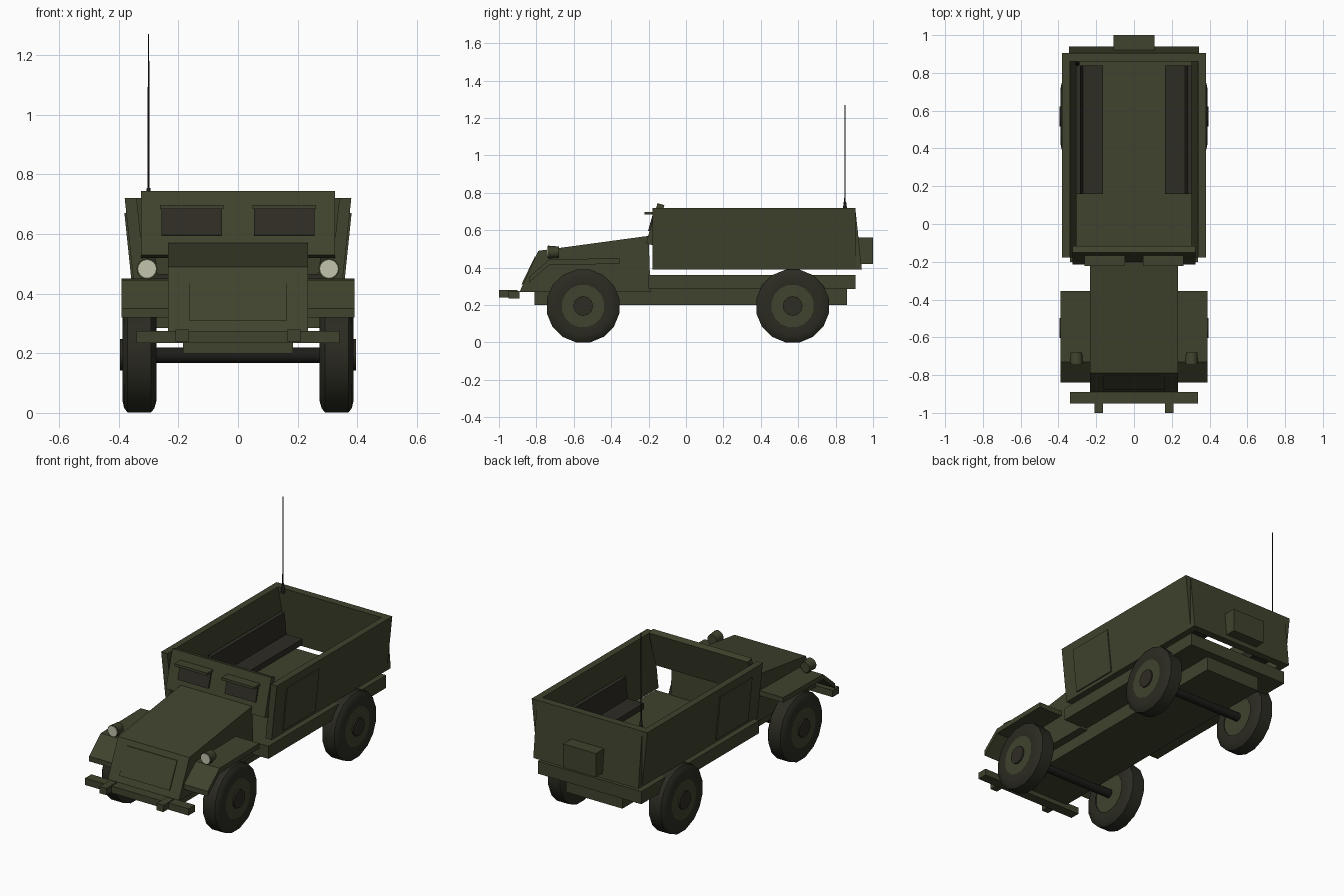
import bpy, bmesh, math
from mathutils import Matrix, Vector

cube = bpy.data.objects.get("Cube")
if cube:
    bpy.data.objects.remove(cube, do_unlink=True)


def material(name, rgb):
    m = bpy.data.materials.new(name)
    m.use_nodes = True
    m.diffuse_color = (*rgb, 1)
    bsdf = next(n for n in m.node_tree.nodes if n.type == 'BSDF_PRINCIPLED')
    bsdf.inputs["Base Color"].default_value = (*rgb, 1)
    bsdf.inputs["Roughness"].default_value = 0.8
    return m


GREEN = material("olive green", (0.05, 0.056, 0.026))
BROWN = material("dark brown", (0.027, 0.025, 0.017))
RUBBER = material("tyre rubber", (0.024, 0.024, 0.016))
BLACK = material("black metal", (0.012, 0.012, 0.01))
LENS = material("lamp lens", (0.55, 0.55, 0.42))


def finish(name, bm, mat, mirror=False, smooth=False):
    bmesh.ops.recalc_face_normals(bm, faces=bm.faces)
    mesh = bpy.data.meshes.new(name)
    bm.to_mesh(mesh)
    bm.free()
    mesh.materials.append(mat)
    ob = bpy.data.objects.new(name, mesh)
    bpy.context.collection.objects.link(ob)
    if smooth:
        bpy.ops.object.select_all(action='DESELECT')
        ob.select_set(True)
        bpy.context.view_layer.objects.active = ob
        bpy.ops.object.shade_smooth_by_angle(angle=math.radians(40))
    if mirror:
        ob.modifiers.new("mirror", 'MIRROR').use_axis[0] = True
    return ob


def prism(name, mat, axis, profile, lo, hi, mirror=False):
    """Extrude a profile along x (points are y,z) or along y (points are x,z)."""
    bm = bmesh.new()
    place = (lambda a, b: (lo, a, b)) if axis == 'x' else (lambda a, b: (a, lo, b))
    face = bm.faces.new([bm.verts.new(place(a, b)) for a, b in profile])
    new = bmesh.ops.extrude_face_region(bm, geom=[face])["geom"]
    step = Vector((hi - lo, 0, 0) if axis == 'x' else (0, hi - lo, 0))
    bmesh.ops.translate(bm, vec=step, verts=[v for v in new if isinstance(v, bmesh.types.BMVert)])
    return finish(name, bm, mat, mirror)


def box(name, mat, x, y, z, mirror=False):
    return prism(name, mat, 'x', [(y[0], z[0]), (y[1], z[0]), (y[1], z[1]), (y[0], z[1])],
                 x[0], x[1], mirror)


def rod(name, mat, start, end, r1, r2=None, sides=16, mirror=False):
    a, b = Vector(start), Vector(end)
    bm = bmesh.new()
    turn = (b - a).to_track_quat('Z', 'Y').to_matrix().to_4x4()
    bmesh.ops.create_cone(bm, cap_ends=True, segments=sides, radius1=r1,
                          radius2=r1 if r2 is None else r2, depth=(b - a).length,
                          matrix=Matrix.Translation((a + b) / 2) @ turn)
    return finish(name, bm, mat, mirror, smooth=True)


# Frame and load deck
box("chassis", GREEN, (-0.185, 0.185), (-0.81, 0.86), (0.2, 0.285))
box("deck", GREEN, (-0.34, 0.34), (-0.2, 0.905), (0.285, 0.36))

# Sloping bonnet with a grille plate
prism("bonnet", GREEN, 'x', [(-0.89, 0.27), (-0.79, 0.49), (-0.2, 0.57), (-0.19, 0.27)],
      -0.234, 0.234)
prism("grille_plate", GREEN, 'x', [(-0.88, 0.31), (-0.808, 0.46), (-0.8, 0.46), (-0.87, 0.31)],
      -0.165, 0.165)

# Front mudguards
prism("front_fender", GREEN, 'x',
      [(-0.84, 0.35), (-0.73, 0.445), (-0.355, 0.45), (-0.355, 0.42), (-0.73, 0.415), (-0.84, 0.32)],
      0.23, 0.39, mirror=True)

# Bumper with tow hooks
box("bumper", GREEN, (-0.34, 0.34), (-0.95, -0.89), (0.235, 0.275))
box("tow_hook", GREEN, (0.165, 0.21), (-1.0, -0.9), (0.24, 0.28), mirror=True)

# Open crew tub: flared sides, doors and leaning tailgate
prism("side_wall", GREEN, 'y', [(0.345, 0.39), (0.38, 0.72), (0.34, 0.72), (0.305, 0.39)],
      -0.178, 0.905, mirror=True)
prism("door_panel", GREEN, 'y', [(0.345, 0.41), (0.354, 0.41), (0.381, 0.67), (0.37, 0.67)],
      -0.08, 0.22, mirror=True)
prism("tailgate", GREEN, 'x', [(0.86, 0.72), (0.905, 0.72), (0.94, 0.39), (0.895, 0.39)],
      -0.345, 0.345)
box("rear_stowage_box", GREEN, (-0.108, 0.108), (0.91, 1.0), (0.42, 0.56))

# Leaning armoured windscreen with shuttered view ports
FOOT, HEAD = Vector((-0.215, 0.525)), Vector((-0.155, 0.735))
UP = (HEAD - FOOT).normalized()
BACK = Vector((UP.y, -UP.x))


def screen_point(z, depth):
    p = FOOT.lerp(HEAD, (z - FOOT.y) / (HEAD.y - FOOT.y)) + BACK * depth
    return tuple(p)


def screen_part(name, mat, x, z, d, mirror=False):
    return prism(name, mat, 'x', [screen_point(z[0], d[0]), screen_point(z[1], d[0]),
                                  screen_point(z[1], d[1]), screen_point(z[0], d[1])],
                 x[0], x[1], mirror)


screen_part("windscreen_plate", GREEN, (-0.325, 0.325), (0.53, 0.745), (0, 0.038))
screen_part("view_port", BROWN, (0.053, 0.256), (0.595, 0.685), (-0.008, 0.001), mirror=True)
box("port_visor", GREEN, (0.048, 0.262), (-0.222, -0.16), (0.683, 0.698), mirror=True)

# Headlamps
rod("headlamp_housing", GREEN, (0.305, -0.68, 0.483), (0.305, -0.738, 0.483), 0.03, 0.035, mirror=True)
rod("headlamp_lens", LENS, (0.305, -0.73, 0.483), (0.305, -0.742, 0.483), 0.03, mirror=True)
box("headlamp_bracket", GREEN, (0.295, 0.315), (-0.72, -0.69), (0.43, 0.47), mirror=True)

# Troop benches along both sides
box("bench_seat", BROWN, (0.165, 0.28), (0.16, 0.84), (0.43, 0.465), mirror=True)
prism("bench_back", BROWN, 'y', [(0.27, 0.465), (0.295, 0.465), (0.308, 0.59), (0.283, 0.59)],
      0.16, 0.84, mirror=True)

# Wheels and axles
SIDES, HUB_Z = 16, 0.195
TYRE = [(0.275, 0.115), (0.273, 0.155), (0.28, 0.182), (0.292, 0.198),
        (0.37, 0.198), (0.382, 0.182), (0.388, 0.155), (0.386, 0.115)]
for end, y in (("front", -0.55), ("rear", 0.57)):
    bm = bmesh.new()
    rings = []
    for x, r in TYRE:
        angles = [2 * math.pi * (i + 0.5) / SIDES for i in range(SIDES)]
        rings.append([bm.verts.new((x, y + r * math.sin(a), HUB_Z + r * math.cos(a))) for a in angles])
    for k, ring in enumerate(rings):
        after = rings[(k + 1) % len(rings)]
        for i in range(SIDES):
            j = (i + 1) % SIDES
            bm.faces.new((ring[i], ring[j], after[j], after[i]))
    finish(end + "_tyre", bm, RUBBER, mirror=True, smooth=True)
    rod(end + "_wheel_rim", GREEN, (0.28, y, HUB_Z), (0.386, y, HUB_Z), 0.118, mirror=True)
    rod(end + "_wheel_hub", BROWN, (0.37, y, HUB_Z), (0.395, y, HUB_Z), 0.053, sides=12, mirror=True)
    rod(end + "_axle", BLACK, (-0.29, y, 0.193), (0.29, y, 0.193), 0.026, sides=12)

# Whip antenna on the rear corner
rod("antenna_base", BLACK, (-0.3, 0.85, 0.7), (-0.3, 0.85, 0.755), 0.013, 0.006, sides=10)
rod("antenna_whip", BLACK, (-0.3, 0.85, 0.75), (-0.3, 0.85, 1.27), 0.004, 0.002, sides=8)
